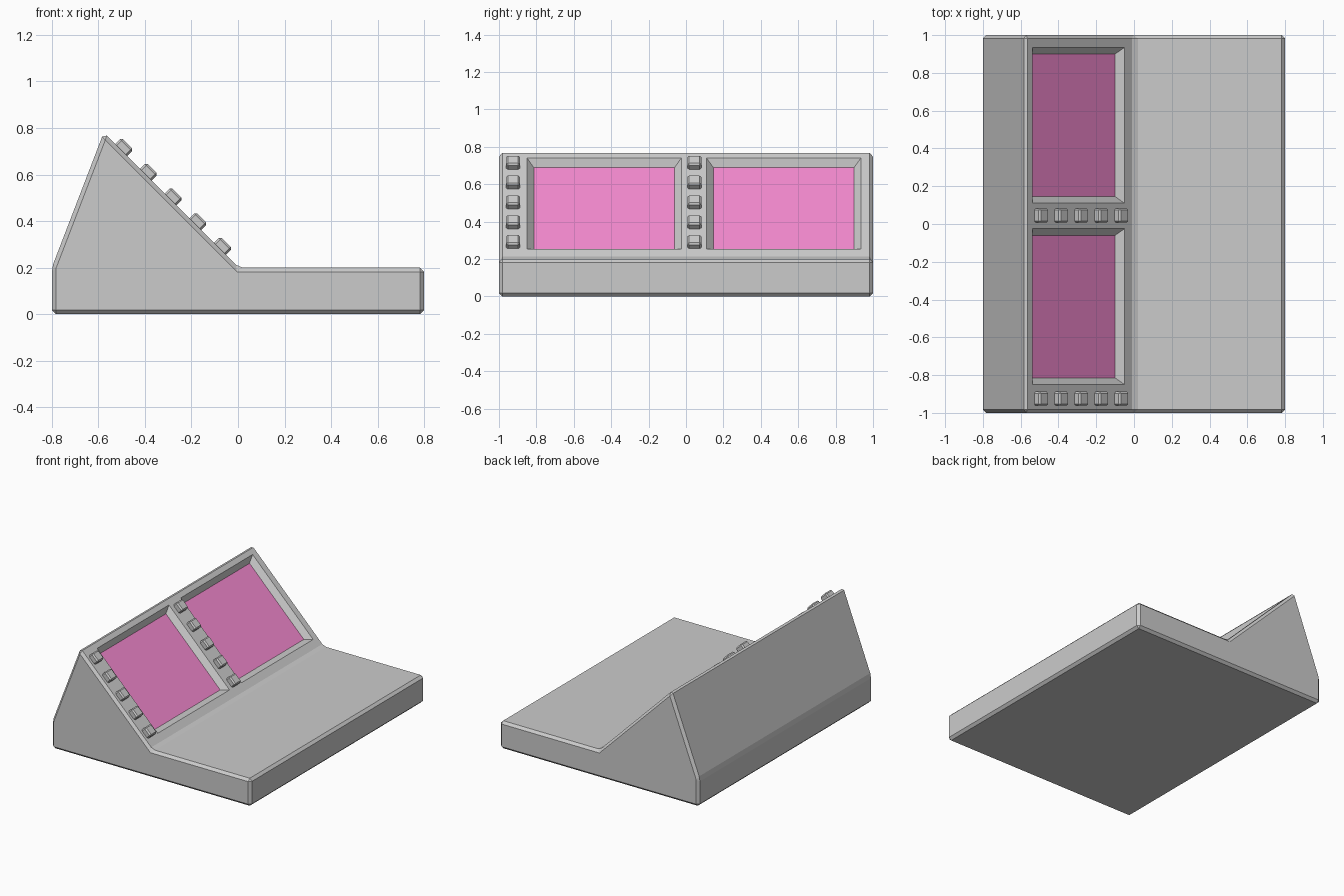
import bpy, bmesh
from mathutils import Vector

if "Cube" in bpy.data.objects:
    bpy.data.objects.remove(bpy.data.objects["Cube"])

R = 0.5 ** 0.5  # the panel leans at 45 degrees


def on_slope(t, y, n):
    """Point t up the sloped panel, n out from its surface."""
    return Vector(((n - t) * R, y, 0.203 + (n + t) * R))


def make_object(name, bm):
    bmesh.ops.recalc_face_normals(bm, faces=bm.faces)
    mesh = bpy.data.meshes.new(name)
    bm.to_mesh(mesh)
    bm.free()
    obj = bpy.data.objects.new(name, mesh)
    bpy.context.collection.objects.link(obj)
    return obj


def loft(name, lower, upper):
    """Closed solid between two matching outlines."""
    bm = bmesh.new()
    a = [bm.verts.new(p) for p in lower]
    b = [bm.verts.new(p) for p in upper]
    bm.faces.new(a)
    bm.faces.new(b[::-1])
    for i in range(len(a)):
        j = (i + 1) % len(a)
        bm.faces.new((a[i], b[i], b[j], a[j]))
    return make_object(name, bm)


def slope_rect(t0, t1, y0, y1, n, grow=0.0):
    t0, t1, y0, y1 = t0 - grow, t1 + grow, y0 - grow, y1 + grow
    return [on_slope(t, y, n) for t, y in ((t0, y0), (t0, y1), (t1, y1), (t1, y0))]


def bevel(obj, width):
    mod = obj.modifiers.new("bevel", "BEVEL")
    mod.width = width
    mod.segments = 1
    mod.limit_method = "NONE"


# Console body: side profile swept across the width
profile = [(-0.8, 0), (0.8, 0), (0.8, 0.2), (0.003, 0.2), (-0.577, 0.78), (-0.8, 0.2)]
body = loft("console_body",
            [(x, -1, z) for x, z in profile],
            [(x, 1, z) for x, z in profile])
bevel(body, 0.018)

# Pink display material
pink = bpy.data.materials.new("display_pink")
pink.diffuse_color = (0.9, 0.25, 0.62, 1)
pink.use_nodes = True
pink.node_tree.nodes["Principled BSDF"].inputs["Base Color"].default_value = pink.diffuse_color

# Two recesses with chamfered walls, each with a display on its floor
depth = 0.036
for side, (y0, y1) in (("left", (-0.85, -0.025)), ("right", (0.11, 0.935))):
    rect = (0.071, 0.76, y0, y1)
    cutter = loft(side + "_recess_cutter",
                  slope_rect(*rect, -depth, -depth),
                  slope_rect(*rect, 0.02, 0.02))
    cutter.hide_render = True
    cutter.hide_viewport = True
    cut = body.modifiers.new(side + "_recess", "BOOLEAN")
    cut.operation = "DIFFERENCE"
    cut.solver = "EXACT"
    cut.object = cutter

    bm = bmesh.new()
    corners = slope_rect(*rect, -depth + 0.001, -depth)
    bm.faces.new([bm.verts.new(p) for p in corners])
    screen = make_object(side + "_screen", bm)
    if screen.data.polygons[0].normal.z < 0:
        screen.data.flip_normals()
    screen.data.materials.append(pink)

# Column of five push buttons to the left of each display
for side, y in (("left", -0.925), ("right", 0.045)):
    for i in range(5):
        t = 0.11 + 0.15 * i
        rect = (t - 0.036, t + 0.036, y - 0.037, y + 0.037)
        button = loft(f"{side}_button_{i + 1}",
                      slope_rect(*rect, -0.015), slope_rect(*rect, 0.039))
        bevel(button, 0.009)
